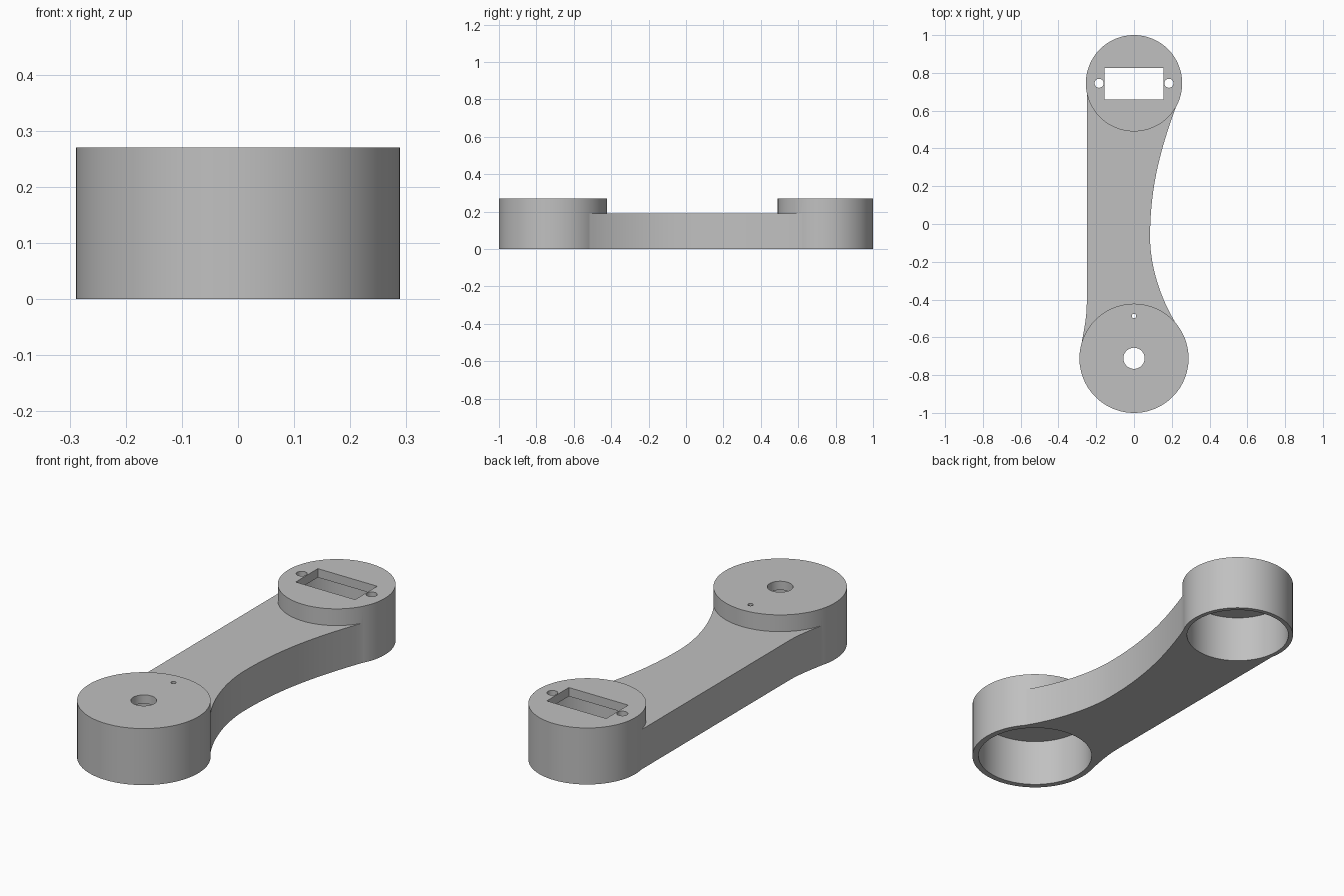
import bpy, bmesh, math
from mathutils import Vector
from mathutils.geometry import interpolate_bezier

if "Cube" in bpy.data.objects:
    bpy.data.objects.remove(bpy.data.objects["Cube"])

HEIGHT, ARM_HEIGHT, CAVITY = 0.27, 0.19, 0.228
BIG_Y, BIG_R, BIG_IN = -0.711, 0.289, 0.261
SMALL_Y, SMALL_R, SMALL_IN = 0.745, 0.255, 0.234

grey = bpy.data.materials.new("plain grey")
grey.diffuse_color = (0.53, 0.53, 0.53, 1)
grey.use_nodes = True
grey.node_tree.nodes["Principled BSDF"].inputs["Base Color"].default_value = grey.diffuse_color


def prism(name, points, z0, z1):
    """Extrude a flat outline from z0 to z1."""
    bm = bmesh.new()
    face = bm.faces.new([bm.verts.new((x, y, z0)) for x, y in points])
    top = bmesh.ops.extrude_face_region(bm, geom=[face])["geom"]
    verts = [g for g in top if isinstance(g, bmesh.types.BMVert)]
    bmesh.ops.translate(bm, verts=verts, vec=(0, 0, z1 - z0))
    bmesh.ops.recalc_face_normals(bm, faces=bm.faces[:])
    mesh = bpy.data.meshes.new(name)
    bm.to_mesh(mesh)
    bm.free()
    mesh.materials.append(grey)
    obj = bpy.data.objects.new(name, mesh)
    bpy.context.collection.objects.link(obj)
    return obj


def circle(x, y, r, n):
    return [(x + r * math.cos(math.tau * i / n), y + r * math.sin(math.tau * i / n))
            for i in range(n)]


def bezier(a, b, c, d, n=20):
    pts = interpolate_bezier(*[Vector((*p, 0)) for p in (a, b, c, d)], n)
    return [(p.x, p.y) for p in pts]


# Linking arm: straight left edge flaring into the big hub, waisted right edge
outline = [(-0.25, SMALL_Y - 0.03)]
outline += bezier((-0.25, -0.42), (-0.25, -0.50), (-0.267, -0.57), (-0.28, -0.645), 10)
outline += [(0.0, -0.69)]
outline += bezier((0.215, -0.515), (0.145, -0.40), (0.085, -0.23), (0.085, -0.07))
outline += bezier((0.085, -0.07), (0.085, 0.20), (0.142, 0.40), (0.222, 0.62))[1:]
outline += [(0.0, SMALL_Y)]
body = prism("linking_arm_body", outline, 0, ARM_HEIGHT)

# End hubs
hubs = [prism("big_hub", circle(0, BIG_Y, BIG_R, 128), 0, HEIGHT),
        prism("small_hub", circle(0, SMALL_Y, SMALL_R, 128), 0, HEIGHT)]

# Cavities open at the bottom
cutters = [prism("big_cavity", circle(0, BIG_Y, BIG_IN, 128), -0.1, CAVITY),
           prism("small_cavity", circle(0, SMALL_Y, SMALL_IN, 128), -0.1, CAVITY)]

# Holes through the hub tops: shaft, pin, rectangular slot and two screws
slot = [(-0.157, 0.66), (0.157, 0.66), (0.157, 0.827), (-0.157, 0.827)]
cutters += [prism("shaft_hole", circle(0, BIG_Y, 0.056, 48), 0.1, 0.4),
            prism("pin_hole", circle(0, -0.487, 0.012, 24), 0.1, 0.4),
            prism("slot_hole", slot, 0.1, 0.4)]
cutters += [prism("screw_hole", circle(s * 0.185, SMALL_Y, 0.024, 32), 0.1, 0.4)
            for s in (-1, 1)]

# Join the hubs, then cut
for tool in hubs + cutters:
    mod = body.modifiers.new(tool.name, 'BOOLEAN')
    mod.operation = 'UNION' if tool in hubs else 'DIFFERENCE'
    mod.solver = 'EXACT'
    mod.object = tool
deps = bpy.context.evaluated_depsgraph_get()
result = bpy.data.meshes.new_from_object(body.evaluated_get(deps))
body.modifiers.clear()
body.data = result
for tool in hubs + cutters:
    bpy.data.objects.remove(tool)

result.materials.clear()
result.materials.append(grey)
for poly in result.polygons:
    poly.material_index = 0

# Smooth round walls with crisp rims
bpy.ops.object.select_all(action='DESELECT')
body.select_set(True)
bpy.context.view_layer.objects.active = body
bpy.ops.object.shade_smooth_by_angle(angle=math.radians(30))
